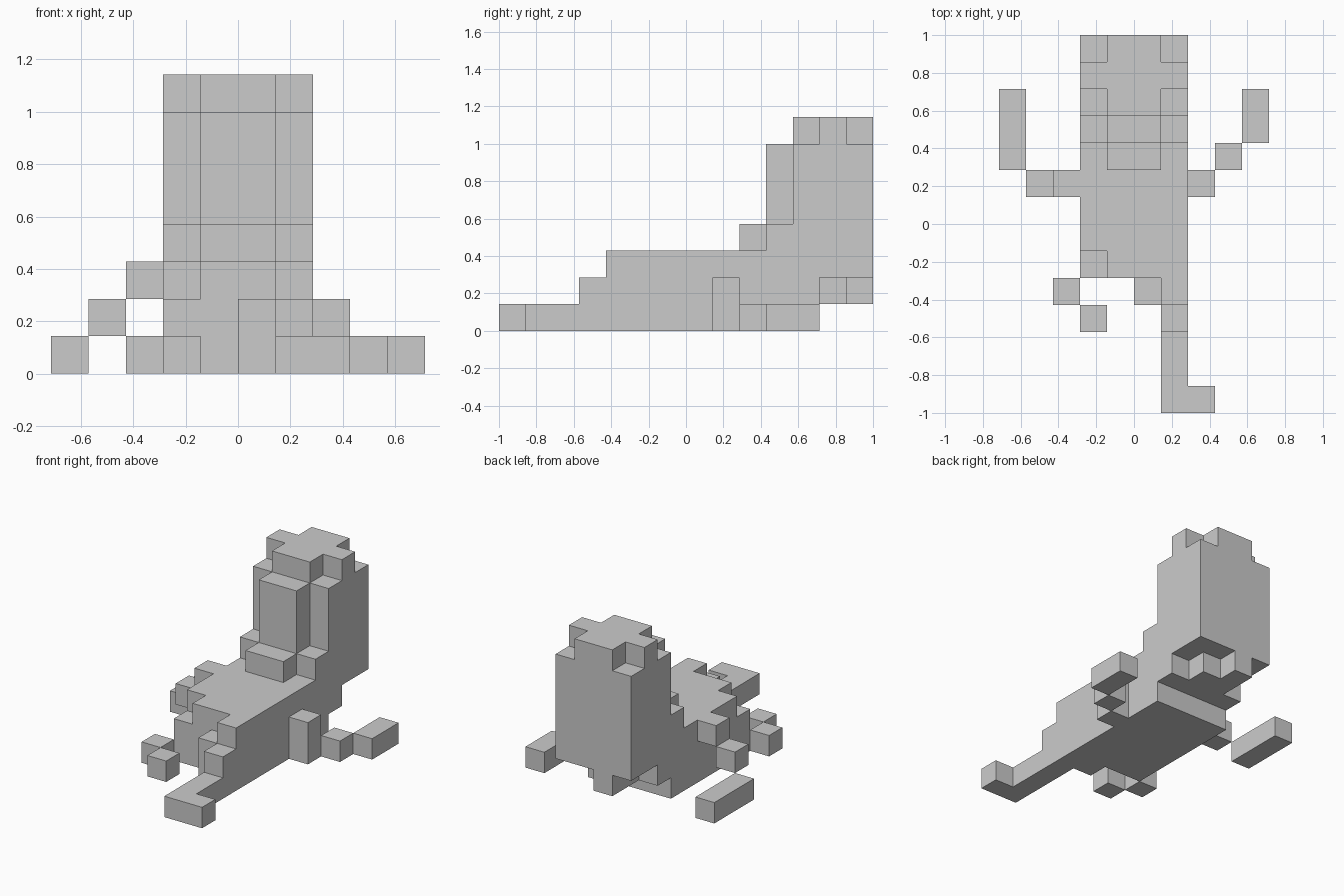
import bpy
import bmesh
from mathutils import Vector

if "Cube" in bpy.data.objects:
    bpy.data.objects.remove(bpy.data.objects["Cube"])

U = 1 / 7   # one block of the model
parts = {}  # part name -> set of block cells


def block(part, x, y, z, w=1, d=1, h=1):
    """Fill a box of blocks from its low corner."""
    parts.setdefault(part, set()).update(
        (x + i, y + j, z + k) for i in range(w) for j in range(d) for k in range(h))


def slab(part, half, y, z, d=1, h=1):
    """Fill a box that is centred on x = 0."""
    block(part, -half, y, z, 2 * half, d, h)


# head: cross-shaped crown, upright block, front panel, stepped collar
slab("head_top", 1, 4, 7, d=3)
slab("head_top", 2, 5, 7)
slab("head", 2, 4, 3, d=3, h=4)
slab("front_panel", 1, 3, 4, h=3)
for half in (1, 2):
    slab("collar", half, half + 1, 3)

# body: layers reach further back as they rise, one front corner is lower
for z, back in enumerate((4, 5, 7)):
    slab("body", 2, -2, z, d=back + 2)
parts["body"].discard((-2, -2, 2))
slab("rear_underside", 1, 5, 1)
block("rear_underside", -1, 6, 1)

# arms: the left steps down to the ground, the right steps forward along it
for i in range(3):
    hand = i == 2
    block("left_arm", -3 - i, 2 if hand else 1, 2 - i, d=3 if hand else 1)
    block("right_arm", 2 + i, 1 + i, 0, d=2 if hand else 1, h=1 if i else 2)

# legs: the right one descends in steps to a long low run
for y in range(-7, -2):
    block("right_leg", 1, y, 0, h=max(1, y + 6))
block("right_leg", 0, -3, 0, h=2)
block("right_foot", 2, -7, 0)
for i in range(2):
    block("left_foot", i - 3, -3 - i, 0)

filled = set().union(*parts.values())


def build(name, cells):
    """Skin the part's blocks, leaving out walls hidden between blocks."""
    bm = bmesh.new()
    for cell in sorted(cells):
        centre = Vector(cell) + Vector((0.5, 0.5, 0.5))
        for axis in range(3):
            for sign in (-1, 1):
                n, a = Vector((0, 0, 0)), Vector((0, 0, 0))
                n[axis] = sign
                if tuple(c + int(s) for c, s in zip(cell, n)) in filled:
                    continue
                a[(axis + 1) % 3] = 0.5
                b = n.cross(a)
                mid = centre + n * 0.5
                bm.faces.new([bm.verts.new((mid + p) * U)
                              for p in (-a - b, a - b, a + b, -a + b)])
    bmesh.ops.remove_doubles(bm, verts=bm.verts[:], dist=0.001)
    mesh = bpy.data.meshes.new(name)
    bm.to_mesh(mesh)
    bm.free()
    bpy.context.collection.objects.link(bpy.data.objects.new(name, mesh))


for part, cells in parts.items():
    build(part, cells)
